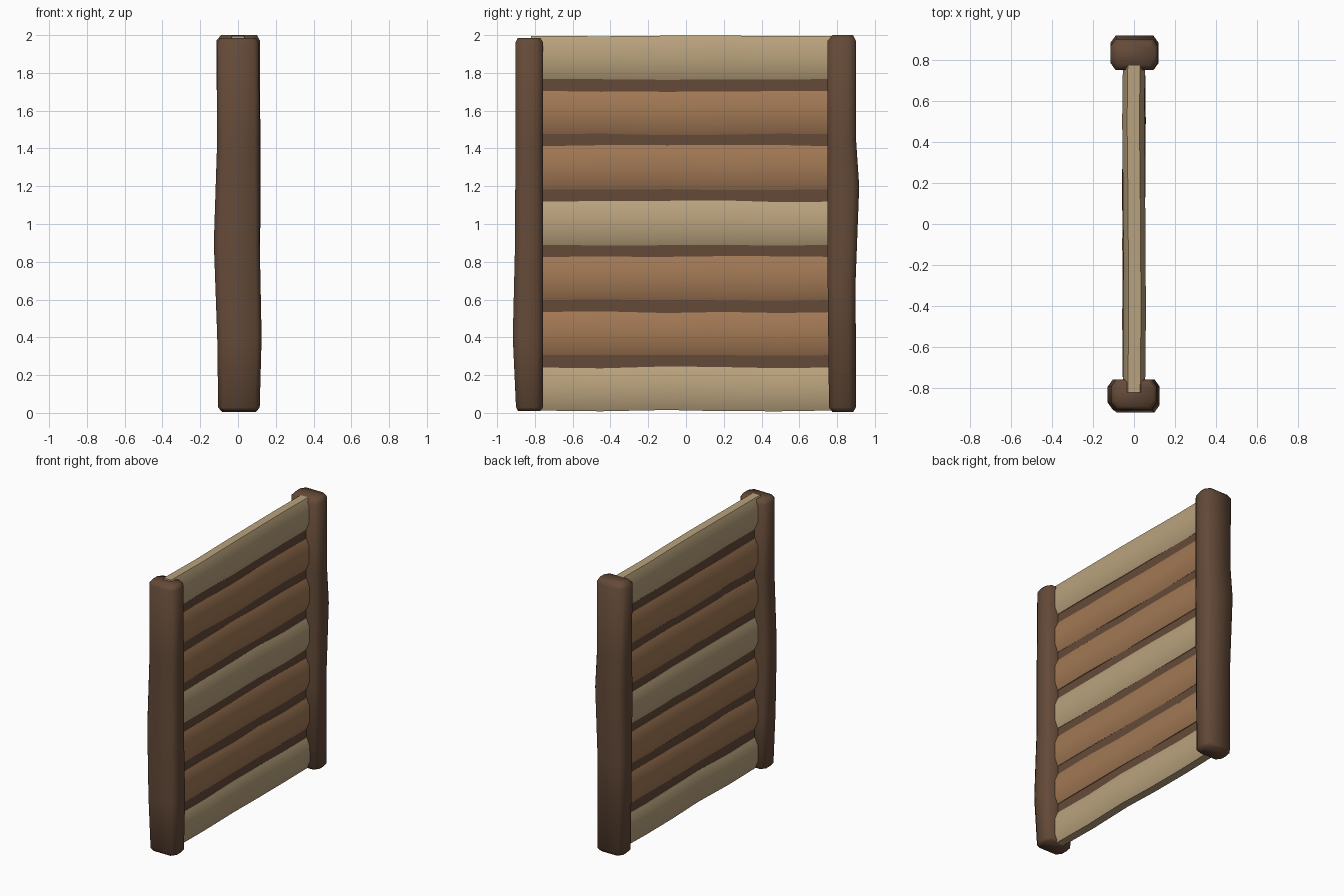
import bpy, bmesh, math, random
from mathutils import Vector

random.seed(4)
cube = bpy.data.objects.get("Cube")
if cube:
    bpy.data.objects.remove(cube, do_unlink=True)


def material(name, rgb):
    mat = bpy.data.materials.new(name)
    mat.use_nodes = True
    linear = [((c / 255 + 0.055) / 1.055) ** 2.4 for c in rgb] + [1]
    mat.diffuse_color = linear
    mat.node_tree.nodes["Principled BSDF"].inputs["Base Color"].default_value = linear
    return mat


DARK = material("dark brown wood", (100, 74, 56))
MID = material("warm brown wood", (161, 120, 84))
TAN = material("pale tan wood", (185, 162, 125))


def chamfered(u0, u1, v0, v1, cu, cv):
    """Rectangle outline with cut corners."""
    return [(u0 + cu, v0), (u1 - cu, v0), (u1, v0 + cv), (u1, v1 - cv),
            (u1 - cu, v1), (u0 + cu, v1), (u0, v1 - cv), (u0, v0 + cv)]


def loft(name, rings, mat, smooth_angle):
    """Skin a row of matching outlines into a capped, smooth-shaded beam."""
    bm = bmesh.new()
    rows = [[bm.verts.new(p) for p in ring] for ring in rings]
    for a, b in zip(rows, rows[1:]):
        for i in range(len(a)):
            j = (i + 1) % len(a)
            bm.faces.new((a[i], a[j], b[j], b[i]))
    bm.faces.new(rows[0])
    bm.faces.new(rows[-1])
    bmesh.ops.recalc_face_normals(bm, faces=bm.faces)
    mesh = bpy.data.meshes.new(name)
    bm.to_mesh(mesh)
    bm.free()
    mesh.materials.append(mat)
    for poly in mesh.polygons:
        poly.use_smooth = True
    mesh.set_sharp_from_angle(angle=math.radians(smooth_angle))
    obj = bpy.data.objects.new(name, mesh)
    bpy.context.collection.objects.link(obj)
    return obj


def post(name, levels):
    """Upright post; each level is (z, x0, x1, y0, y1)."""
    rings = [[Vector((x, y, z)) for x, y in chamfered(x0, x1, y0, y1, 0.025, 0.035)]
             for z, x0, x1, y0, y1 in levels]
    loft(name, rings, DARK, 60)


# Hand-hewn posts with slightly swollen sides and worn ends
post("front_post", [
    (0.01, -0.09, 0.10, -0.89, -0.77),
    (0.03, -0.105, 0.115, -0.90, -0.757),
    (0.40, -0.11, 0.125, -0.917, -0.757),
    (0.90, -0.128, 0.115, -0.905, -0.757),
    (1.45, -0.11, 0.115, -0.903, -0.757),
    (1.96, -0.112, 0.11, -0.903, -0.757),
    (1.985, -0.095, 0.095, -0.89, -0.77)])
post("back_post", [
    (0.005, -0.085, 0.095, 0.775, 0.885),
    (0.03, -0.105, 0.115, 0.757, 0.90),
    (0.70, -0.11, 0.115, 0.75, 0.898),
    (1.20, -0.115, 0.12, 0.75, 0.917),
    (1.45, -0.11, 0.118, 0.75, 0.90),
    (1.97, -0.115, 0.117, 0.75, 0.90),
    (2.0, -0.09, 0.10, 0.775, 0.885)])

# Thin dark panel seen in the gaps between planks
panel = chamfered(-0.027, 0.027, 0.1, 1.9, 0.004, 0.004)
loft("backing_panel", [[Vector((x, y, z)) for x, z in panel] for y in (-0.8, 0.8)], DARK, 30)

# Seven wavy planks, every third one pale
STATIONS = (-0.82, -0.45, -0.1, 0.2, 0.5, 0.79)
for n in range(7):
    low = 0.013 + n * 0.2925
    rings = []
    for k, y in enumerate(STATIONS):
        wave = 0 if k in (0, len(STATIONS) - 1) else 1
        bottom = max(0, low + wave * random.uniform(-0.006, 0.003))
        top = min(1.997, low + 0.228 + wave * random.uniform(-0.006, 0.008))
        shift = wave * random.uniform(-0.004, 0.004)
        outline = chamfered(shift - 0.054, shift + 0.054, bottom, top, 0.024, 0.055)
        rings.append([Vector((x, y, z)) for x, z in outline])
    loft(f"plank_{n + 1}", rings, TAN if n % 3 == 0 else MID, 50)
